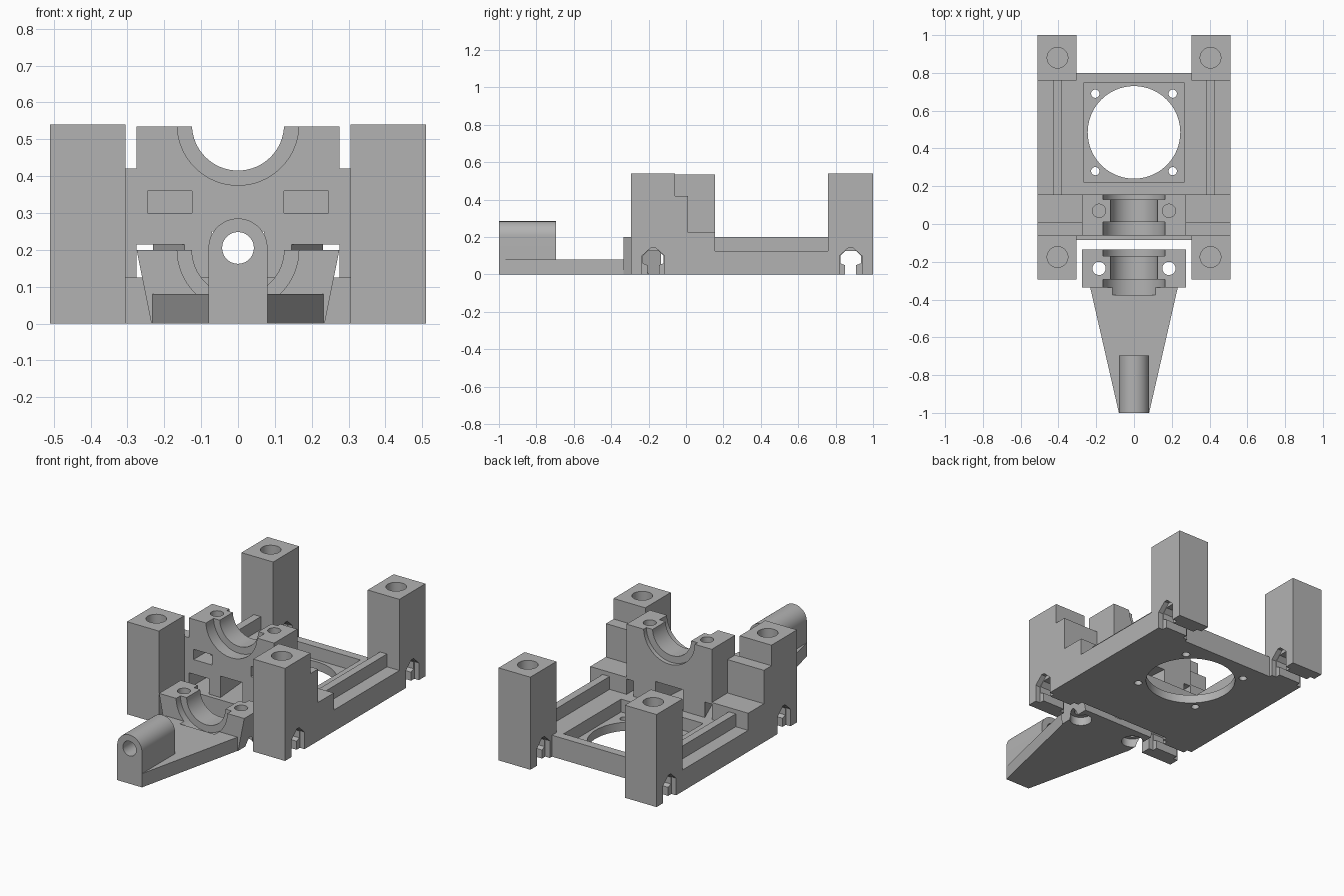
import bpy, bmesh, math

old = bpy.data.objects.get("Cube")
if old:
    bpy.data.objects.remove(old, do_unlink=True)

grey = bpy.data.materials.new("plain_grey")
grey.use_nodes = True
GREY = (0.45, 0.45, 0.45, 1)
grey.diffuse_color = GREY
grey.node_tree.nodes["Principled BSDF"].inputs["Base Color"].default_value = GREY


def prism(name, pts, axis, a, b):
    """Extrude a 2D outline along an axis from a to b."""
    place = {"x": lambda u, v, w: (w, u, v),
             "y": lambda u, v, w: (u, w, v),
             "z": lambda u, v, w: (u, v, w)}[axis]
    bm = bmesh.new()
    low = [bm.verts.new(place(u, v, a)) for u, v in pts]
    high = [bm.verts.new(place(u, v, b)) for u, v in pts]
    bm.faces.new(low)
    bm.faces.new(high)
    for i in range(len(pts)):
        j = (i + 1) % len(pts)
        bm.faces.new((low[i], low[j], high[j], high[i]))
    bmesh.ops.recalc_face_normals(bm, faces=bm.faces)
    mesh = bpy.data.meshes.new(name)
    bm.to_mesh(mesh)
    bm.free()
    mesh.materials.append(grey)
    ob = bpy.data.objects.new(name, mesh)
    bpy.context.scene.collection.objects.link(ob)
    return ob


def box(name, x0, x1, y0, y1, z0, z1):
    return prism(name, [(x0, y0), (x1, y0), (x1, y1), (x0, y1)], "z", z0, z1)


def rod(u, v, r, axis, a, b, n=64):
    pts = [(u + r * math.cos(math.tau * i / n), v + r * math.sin(math.tau * i / n))
           for i in range(n)]
    return prism("cutter", pts, axis, a, b)


def cut(ob, *cutters):
    """Subtract each cutter, then discard it."""
    for c in cutters:
        c.hide_render = True
        mod = ob.modifiers.new("cut", "BOOLEAN")
        mod.operation = "DIFFERENCE"
        mod.solver = "EXACT"
        mod.object = c
        deps = bpy.context.evaluated_depsgraph_get()
        deps.update()
        mesh = bpy.data.meshes.new_from_object(ob.evaluated_get(deps))
        ob.modifiers.clear()
        ob.data = mesh
        bpy.data.objects.remove(c, do_unlink=True)


def mirrored(half):
    return half + [(-u, v) for u, v in reversed(half)]


parts = []

# Base plate with fan pocket and holes
base = prism("base_plate", mirrored([
    (0.305, -0.085), (0.305, -0.06), (0.51, -0.06),
    (0.51, 0.76), (0.305, 0.76), (0.305, 0.80)]), "z", 0, 0.125)
FAN_Y = 0.485
cut(base, box("cutter", -0.265, 0.265, 0.22, 0.75, 0.05, 0.3),
    rod(0, FAN_Y, 0.245, "z", -0.1, 0.3, 96))
for sx in (-1, 1):
    for sy in (-1, 1):
        cut(base, rod(sx * 0.205, FAN_Y + sy * 0.205, 0.022, "z", -0.1, 0.3, 24))
parts.append(base)

# Corner posts with blind top holes and cross slots
house = mirrored([(0.06, -0.05), (0.06, 0.10), (0.01, 0.145)])
keyhole = mirrored([(0.03, -0.05), (0.03, 0.05), (0.055, 0.06),
                    (0.055, 0.10), (0.03, 0.125)])
for sx, side in ((-1, "right"), (1, "left")):
    for end, y0, y1, yc in (("front", -0.295, -0.06, -0.175), ("rear", 0.76, 1.0, 0.88)):
        x0, x1 = sorted((sx * 0.305, sx * 0.51))
        post = box(f"{end}_{side}_post", x0, x1, y0, y1, 0, 0.54)
        shifted = [(yc + u, v) for u, v in house]
        cut(post, rod(sx * 0.405, yc, 0.055, "z", 0.18, 0.7, 32),
            prism("cutter", [(yc + u, v) for u, v in keyhole], "x", x0 - 0.1, x1 + 0.1),
            prism("cutter", shifted, "x", x0 - 0.1, x0 + 0.03),
            prism("cutter", shifted, "x", x1 - 0.03, x1 + 0.1))
        parts.append(post)

    # Stepped shoulder beside the bearing block
    a, b = sorted((sx * 0.275, sx * 0.51))
    parts.append(prism(f"{side}_shoulder", [
        (-0.06, 0.125), (-0.06, 0.42), (0.01, 0.42),
        (0.01, 0.225), (0.155, 0.225), (0.155, 0.125)], "x", a, b))
    # The upper shoulder is open outside the block

    # Side rail
    a, b = sorted((sx * 0.385, sx * 0.43))
    parts.append(box(f"{side}_rail", a, b, 0.155, 0.76, 0.125, 0.20))

# Bearing block with grooved half-round seat
block = box("bearing_block", -0.275, 0.275, -0.06, 0.155, 0.125, 0.535)
cut(block, rod(0, 0.54, 0.125, "y", -0.2, 0.3),
    rod(0, 0.54, 0.165, "y", -0.2, 0.01),
    rod(0, 0.54, 0.165, "y", 0.13, 0.3),
    prism("cutter", mirrored([(0.07, -0.07), (0.09, 0.165)]), "z", 0.1, 0.25))
for sx in (-1, 1):
    a, b = sorted((sx * 0.125, sx * 0.245))
    cut(block, rod(sx * 0.185, 0.07, 0.035, "z", 0.25, 0.7, 32),
        box("cutter", a, b, -0.1, 0.13, 0.30, 0.36),
        prism("cutter", [(sx * 0.141, -0.07), (sx * 0.3, -0.07),
                         (sx * 0.3, 0.165), (sx * 0.234, 0.165)], "z", 0.1, 0.215))
parts.append(block)

# Lower clamp with sloping sides and matching seat
clamp = prism("clamp", mirrored([(0.235, 0), (0.275, 0.20)]), "y", -0.335, -0.135)
cut(clamp, rod(0, 0.20, 0.125, "y", -0.5, 0),
    rod(0, 0.20, 0.165, "y", -0.375, -0.295),
    rod(0, 0.20, 0.165, "y", -0.17, 0))
for sx in (-1, 1):
    cut(clamp, rod(sx * 0.185, -0.235, 0.035, "z", -0.1, 0.4, 32),
        rod(sx * 0.185, -0.235, 0.06, "z", -0.1, 0.05, 32))
parts.append(clamp)

# Tapered arm
arm = prism("tapered_arm", mirrored([(0.08, -1.0), (0.232, -0.335)]), "z", 0, 0.08)
cut(arm, rod(0, 0.20, 0.165, "y", -0.375, -0.295))
parts.append(arm)

# Round-topped barrel at the arm tip
arch = [(-0.08, 0.08), (0.08, 0.08)] + [
    (0.08 * math.cos(math.pi * i / 24), 0.205 + 0.08 * math.sin(math.pi * i / 24))
    for i in range(25)]
barrel = prism("pivot_barrel", arch, "y", -1.0, -0.695)
cut(barrel, rod(0, 0.205, 0.043, "y", -1.2, -0.5, 48))
parts.append(barrel)

# Smooth the round walls and keep corners sharp
bpy.ops.object.select_all(action="DESELECT")
for ob in parts:
    ob.select_set(True)
bpy.context.view_layer.objects.active = base
bpy.ops.object.shade_smooth_by_angle(angle=math.radians(30))
